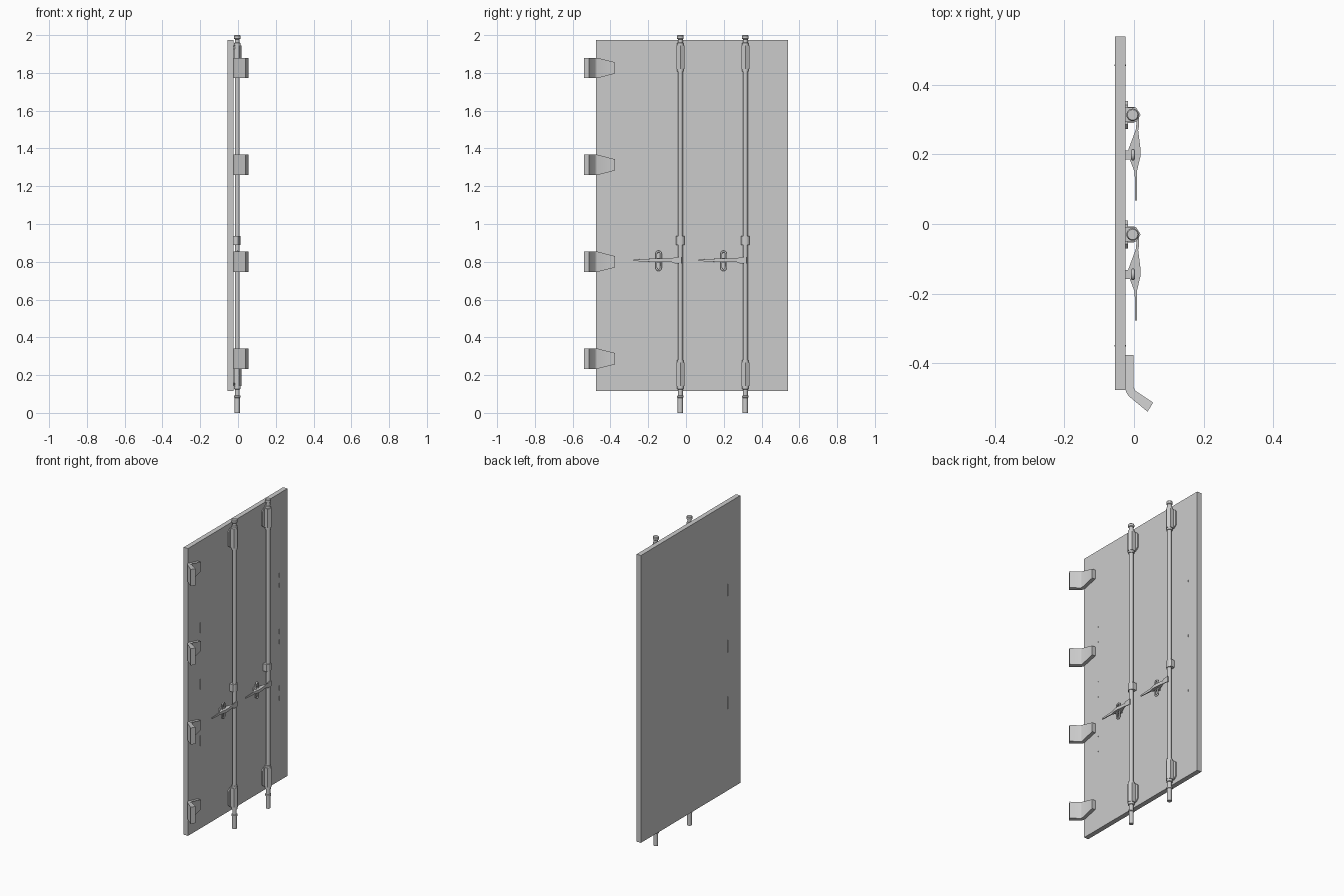
import bpy, bmesh, math
from mathutils import Vector

if "Cube" in bpy.data.objects:
    bpy.data.objects.remove(bpy.data.objects["Cube"])


def finish(name, bm, smooth=False):
    bmesh.ops.recalc_face_normals(bm, faces=bm.faces)
    me = bpy.data.meshes.new(name)
    bm.to_mesh(me)
    bm.free()
    ob = bpy.data.objects.new(name, me)
    bpy.context.collection.objects.link(ob)
    if smooth:
        bpy.ops.object.select_all(action='DESELECT')
        ob.select_set(True)
        bpy.context.view_layer.objects.active = ob
        bpy.ops.object.shade_smooth_by_angle(angle=math.radians(35))
    return ob


def prism(name, pts, a, b, axis, edit=None, smooth=False):
    """Extrude a 2D outline: axis 'z' takes (x, y) points, axis 'x' takes (y, z)."""
    bm = bmesh.new()
    place = (lambda p, t: (p[0], p[1], t)) if axis == 'z' else (lambda p, t: (t, p[0], p[1]))
    face = bm.faces.new([bm.verts.new(place(p, a)) for p in pts])
    ext = bmesh.ops.extrude_face_region(bm, geom=[face])
    move = Vector((0, 0, b - a)) if axis == 'z' else Vector((b - a, 0, 0))
    bmesh.ops.translate(bm, vec=move, verts=[g for g in ext['geom'] if isinstance(g, bmesh.types.BMVert)])
    if edit:
        for v in bm.verts:
            edit(v)
    return finish(name, bm, smooth)


def box(name, x0, x1, y0, y1, z0, z1):
    return prism(name, [(x0, y0), (x1, y0), (x1, y1), (x0, y1)], z0, z1, 'z')


def lathe(name, profile, x, y, seg=16):
    bm = bmesh.new()
    rings = [[bm.verts.new((x + r * math.cos(i * math.tau / seg), y + r * math.sin(i * math.tau / seg), z))
              for i in range(seg)] for r, z in profile]
    for lo, hi in zip(rings, rings[1:]):
        for i in range(seg):
            j = (i + 1) % seg
            bm.faces.new((lo[i], lo[j], hi[j], hi[i]))
    bm.faces.new(rings[0])
    bm.faces.new(rings[-1])
    return finish(name, bm, True)


BACK, FACE = -0.055, -0.024

# Door leaf
box("door_panel", BACK, FACE, -0.477, 0.54, 0.115, 1.975)

# Thin lens-shaped inserts that run through the panel
for y in (-0.35, 0.457):
    for z in (0.683, 1.048, 1.413):
        outline = [(y + s * 0.0025 * math.cos(t), z + s * 0.053 * math.sin(t))
                   for s in (1, -1) for t in [math.radians(d) for d in range(-90, 90, 30)]]
        prism("panel_insert", outline, BACK - 0.001, FACE + 0.001, 'x')

# Bent strap hinges, tapering toward the middle of the door
HINGE = [(FACE, -0.377), (-0.001, -0.377), (-0.001, -0.470), (0.002, -0.477), (0.007, -0.482),
         (0.055, -0.514), (0.039, -0.540), (-0.012, -0.498), (-0.020, -0.489), (FACE, -0.478)]
for k in range(4):
    zc = 0.287 + 0.513 * k

    def taper(v, zc=zc):
        if v.co.y > -0.4:
            v.co.z = zc + (v.co.z - zc) * 0.56
    prism("hinge", HINGE, zc - 0.054, zc + 0.054, 'z', taper, True)

RX = -0.004
for y in (-0.03, 0.314):
    # Locking rod with stepped ends and collars
    lathe("locking_rod", [(0.014, 0), (0.014, 0.08), (0.018, 0.082), (0.018, 0.09), (0.013, 0.092),
                          (0.013, 0.125), (0.018, 0.127), (0.018, 0.135), (0.013, 0.137),
                          (0.013, 1.945), (0.018, 1.948), (0.018, 1.957), (0.013, 1.96),
                          (0.013, 1.978), (0.018, 1.982), (0.018, 1.996), (0.015, 2.0)], RX, y)

    # Bearing brackets: faceted sleeve plus chamfered base plate
    for zc in (0.204, 1.882):
        prism("bearing_housing", [(FACE, y - 0.021), (0.006, y - 0.021), (0.019, y),
                                  (0.006, y + 0.021), (FACE, y + 0.021)], zc - 0.062, zc + 0.062, 'z')
        lathe("bearing_sleeve", [(0.018, zc - 0.075), (0.018, zc + 0.075)], RX, y)
        w, h, c = 0.040, 0.057, 0.012
        prism("bearing_plate", [(y - w, zc - h + c), (y - w + c, zc - h), (y + w - c, zc - h), (y + w, zc - h + c),
                                (y + w, zc + h - c), (y + w - c, zc + h), (y - w + c, zc + h), (y - w, zc + h - c)],
              FACE, -0.017, 'x')

    # Mid-height rod clamp
    prism("rod_clamp", [(FACE, y - 0.023), (0.000, y - 0.023), (0.010, y - 0.012), (0.012, y),
                        (0.010, y + 0.012), (0.000, y + 0.023), (FACE, y + 0.023)], 0.890, 0.937, 'z')

    # Handle: fork at the rod, swollen middle, slim grip
    hz = 0.808
    HANDLE = [(0.008, y + 0.006), (0.015, y + 0.006), (0.015, y - 0.030), (0.012, y - 0.045), (0.019, y - 0.100),
              (0.018, y - 0.122), (0.009, y - 0.160), (0.008, y - 0.247), (0.003, y - 0.247), (0.002, y - 0.165),
              (-0.017, y - 0.116), (-0.017, y - 0.102), (0.006, y - 0.040)]

    def thin(v, y=y):
        d = y - v.co.y
        half = 0.018 if d < 0.01 else 0.016 if d < 0.035 else 0.010 if d < 0.14 else 0.008 if d < 0.2 else 0.004
        v.co.z = hz + math.copysign(half, v.co.z - hz)
    prism("handle", HANDLE, hz - 0.01, hz + 0.01, 'z', thin)

    # Handle keeper: post on the door and an upright oval loop
    ky = y - 0.115
    box("keeper_post", FACE, -0.004, ky - 0.013, ky + 0.013, hz - 0.013, hz + 0.013)
    curve = bpy.data.curves.new("keeper_loop", 'CURVE')
    curve.dimensions = '3D'
    curve.bevel_depth = 0.0055
    curve.bevel_resolution = 1
    sp = curve.splines.new('POLY')
    loop = [(0.012 * math.cos(t), 0.038 * s + 0.012 * math.sin(t))
            for s in (1, -1) for t in [math.radians(d + (0 if s > 0 else 180)) for d in range(0, 181, 30)]]
    sp.points.add(len(loop) - 1)
    for p, (dy, dz) in zip(sp.points, loop):
        p.co = (-0.003, ky + dy, hz - 0.003 + dz, 1)
    sp.use_cyclic_u = True
    bpy.context.collection.objects.link(bpy.data.objects.new("keeper_loop", curve))
